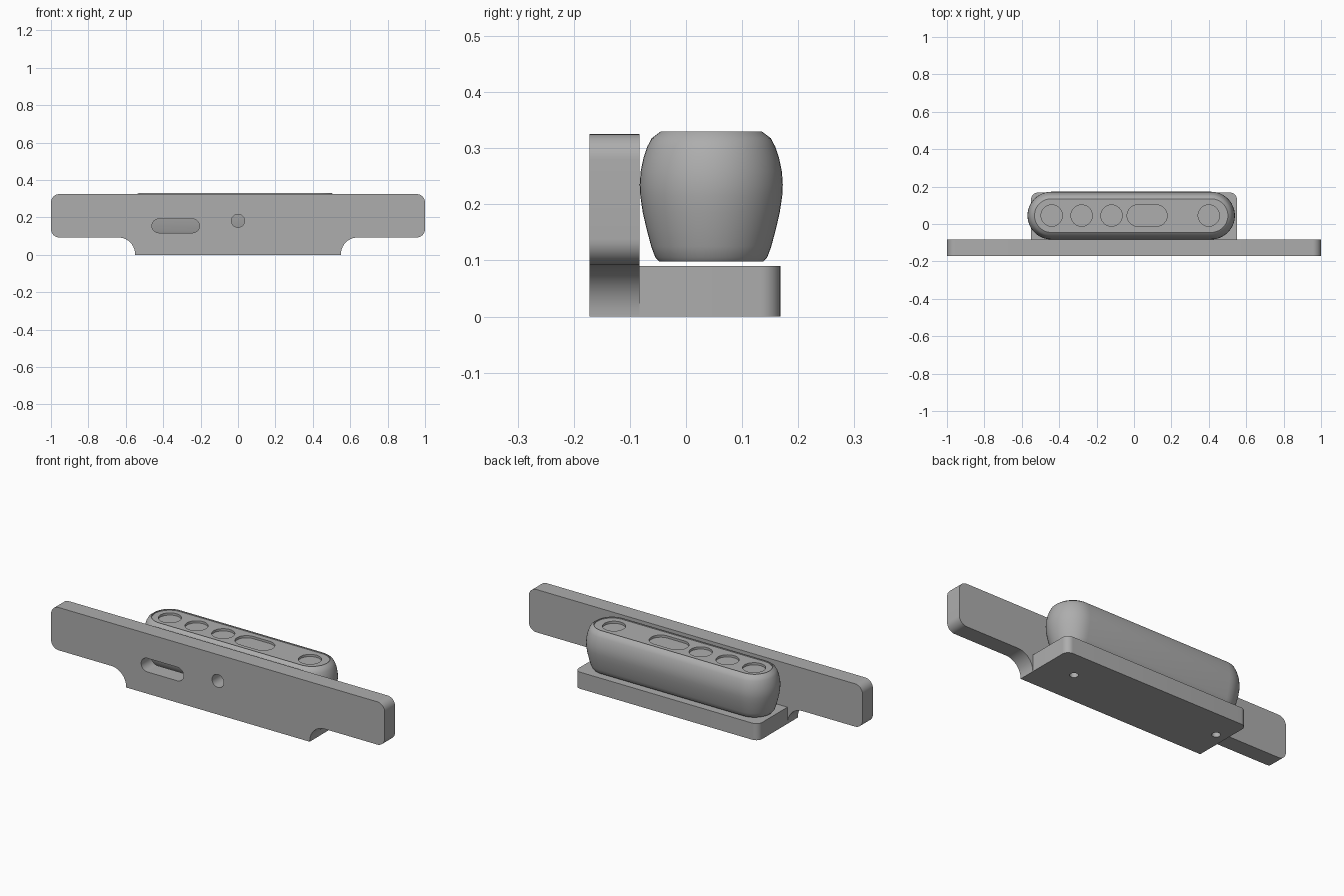
import bpy, bmesh
from math import sin, cos, pi, radians
from mathutils import Vector

cube = bpy.data.objects.get("Cube")
if cube:
    bpy.data.objects.remove(cube, do_unlink=True)

grey = bpy.data.materials.new("plain grey")
grey.use_nodes = True
GREY = (0.42, 0.42, 0.42, 1)
grey.diffuse_color = GREY
grey.node_tree.nodes["Principled BSDF"].inputs["Base Color"].default_value = GREY


def arc(cx, cy, r, start, end, n=10):
    """Points on an arc, angles in degrees."""
    angles = [radians(start + (end - start) * i / n) for i in range(n + 1)]
    return [(cx + r * cos(a), cy + r * sin(a)) for a in angles]


def stadium(cx, cy, half, r, n=24):
    """Rounded slot outline; half is the half distance between end centres."""
    if half == 0:
        return arc(cx, cy, r, 0, 360, 2 * n)[:-1]
    return arc(cx + half, cy, r, -90, 90, n) + arc(cx - half, cy, r, 90, 270, n)


def finish(name, bm):
    bmesh.ops.recalc_face_normals(bm, faces=bm.faces[:])
    mesh = bpy.data.meshes.new(name)
    bm.to_mesh(mesh)
    bm.free()
    mesh.materials.append(grey)
    ob = bpy.data.objects.new(name, mesh)
    bpy.context.collection.objects.link(ob)
    return ob


def loft(name, rings):
    """Join equal-length 3D rings into a closed skin."""
    bm = bmesh.new()
    loops = [[bm.verts.new(p) for p in ring] for ring in rings]
    for a, b in zip(loops, loops[1:]):
        for i in range(len(a)):
            j = (i + 1) % len(a)
            bm.faces.new((a[i], a[j], b[j], b[i]))
    bm.faces.new(loops[0])
    bm.faces.new(loops[-1])
    return finish(name, bm)


def prism(name, outline, low, high, axis="z"):
    """Extrude an outline along z, or along y with the outline in x and z."""
    if axis == "z":
        return loft(name, [[(u, v, h) for u, v in outline] for h in (low, high)])
    return loft(name, [[(u, h, v) for u, v in outline] for h in (low, high)])


def activate(ob):
    bpy.ops.object.select_all(action="DESELECT")
    ob.select_set(True)
    bpy.context.view_layer.objects.active = ob


def cut(ob, cutters):
    activate(ob)
    for cutter in cutters:
        mod = ob.modifiers.new("cut", "BOOLEAN")
        mod.operation = "DIFFERENCE"
        mod.solver = "EXACT"
        mod.object = cutter
        bpy.ops.object.modifier_apply(modifier=mod.name)
        bpy.data.objects.remove(cutter, do_unlink=True)


def smooth(ob, degrees=25):
    activate(ob)
    bpy.ops.object.shade_smooth_by_angle(angle=radians(degrees))


FRONT, BACK = -0.172, -0.083

# Front plate: wide arms stepping down to the foot through concave fillets
half = [(0.55, 0)] + arc(0.64, 0.003, 0.09, 180, 90)
half += arc(0.955, 0.138, 0.045, -90, 0) + arc(0.955, 0.28, 0.045, 0, 90)
outline = half + [(-x, z) for x, z in reversed(half)]
front_plate = prism("front_plate", outline, FRONT, BACK, "y")
cut(front_plate, [
    prism("slot_cutter", stadium(-0.333, 0.155, 0.09, 0.037), -0.3, 0.05, "y"),
    prism("hole_cutter", stadium(0, 0.182, 0, 0.035), -0.3, 0.05, "y"),
])
smooth(front_plate)

# Base shelf with rounded rear corners and two screw holes
R = 0.035
shelf = [(-0.55, BACK), (0.55, BACK)]
shelf += arc(0.55 - R, 0.168 - R, R, 0, 90) + arc(R - 0.55, 0.168 - R, R, 90, 180)
base_shelf = prism("base_shelf", shelf, 0, 0.09)
cut(base_shelf, [prism("screw_cutter", stadium(x, 0.015, 0, 0.021), -0.1, 0.2)
                 for x in (0.38, -0.49)])
smooth(base_shelf)

# Barrel-sided sensor body: (half width, height), ending in a recessed top
CX, CY, HALF = -0.015, 0.045, 0.427
profile = [(0.093, 0.098), (0.1, 0.106), (0.107, 0.125), (0.115, 0.155),
           (0.122, 0.185), (0.1265, 0.215), (0.1275, 0.235), (0.126, 0.258),
           (0.121, 0.282), (0.114, 0.303), (0.106, 0.318), (0.09, 0.33),
           (0.087, 0.33), (0.087, 0.324)]
body = loft("sensor_body", [[(x, y, z) for x, y in stadium(CX, CY, HALF, r)]
                            for r, z in profile])

# Lens pockets along the top: round ones and one long one
pockets = [(-0.44, 0), (-0.28, 0), (-0.12, 0), (0.07, 0.05), (0.4, 0)]
cut(body, [prism("lens_cutter", stadium(x, CY, h, 0.057), 0.312, 0.4)
           for x, h in pockets])
smooth(body, 30)
